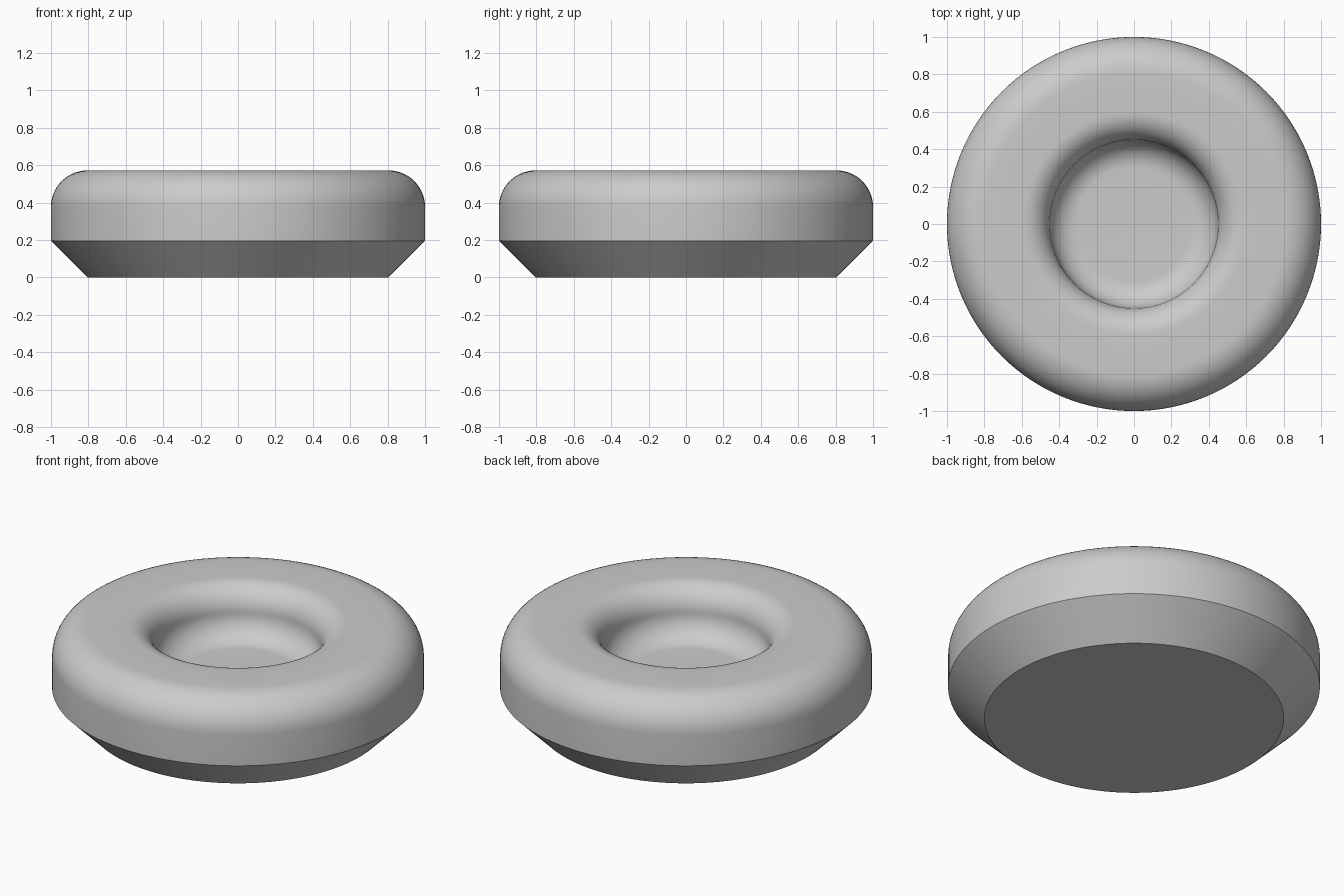
import bpy
import bmesh
from math import sin, cos, pi, radians

cube = bpy.data.objects.get("Cube")
if cube:
    bpy.data.objects.remove(cube, do_unlink=True)

SIDES = 128
HEIGHT = 0.572
BEVEL = 0.195      # lower chamfer and outer rounding
DISH_MID = 0.45    # radius where the dish wall is steepest
DISH_R = 0.145     # radius of both dish roundings


def arc(r, z, radius, start, end, steps=14):
    """Points on a circular arc in the radius-height plane, angles in degrees."""
    angles = [radians(start + (end - start) * i / steps) for i in range(steps + 1)]
    return [(r + radius * cos(a), z + radius * sin(a)) for a in angles]


# Profile from the base edge, over the rim and down into the dish
profile = [(1 - BEVEL, 0), (1, BEVEL)]
profile += arc(1 - BEVEL, HEIGHT - BEVEL, BEVEL, 0, 90)
profile += arc(DISH_MID + DISH_R, HEIGHT - DISH_R, DISH_R, 90, 180)
profile += arc(DISH_MID - DISH_R, HEIGHT - DISH_R, DISH_R, 0, -90)[1:]

# Revolve the profile and cap the base and dish floor
bm = bmesh.new()
rings = [[bm.verts.new((r * cos(2 * pi * i / SIDES), r * sin(2 * pi * i / SIDES), z))
          for i in range(SIDES)] for r, z in profile]
for low, high in zip(rings, rings[1:]):
    for i in range(SIDES):
        j = (i + 1) % SIDES
        bm.faces.new((low[i], low[j], high[j], high[i]))
bm.faces.new(rings[0][::-1])
bm.faces.new(rings[-1])
bmesh.ops.recalc_face_normals(bm, faces=bm.faces)

mesh = bpy.data.meshes.new("dished_disc")
bm.to_mesh(mesh)
bm.free()
disc = bpy.data.objects.new("dished_disc", mesh)
bpy.context.collection.objects.link(disc)

# Plain grey material
grey = bpy.data.materials.new("light_grey")
grey.use_nodes = True
colour = (0.6, 0.6, 0.6, 1)
grey.diffuse_color = colour
grey.node_tree.nodes["Principled BSDF"].inputs["Base Color"].default_value = colour
mesh.materials.append(grey)

# Smooth roundings with crisp chamfer edges
bpy.ops.object.select_all(action="DESELECT")
disc.select_set(True)
bpy.context.view_layer.objects.active = disc
bpy.ops.object.shade_smooth_by_angle(angle=radians(30))
